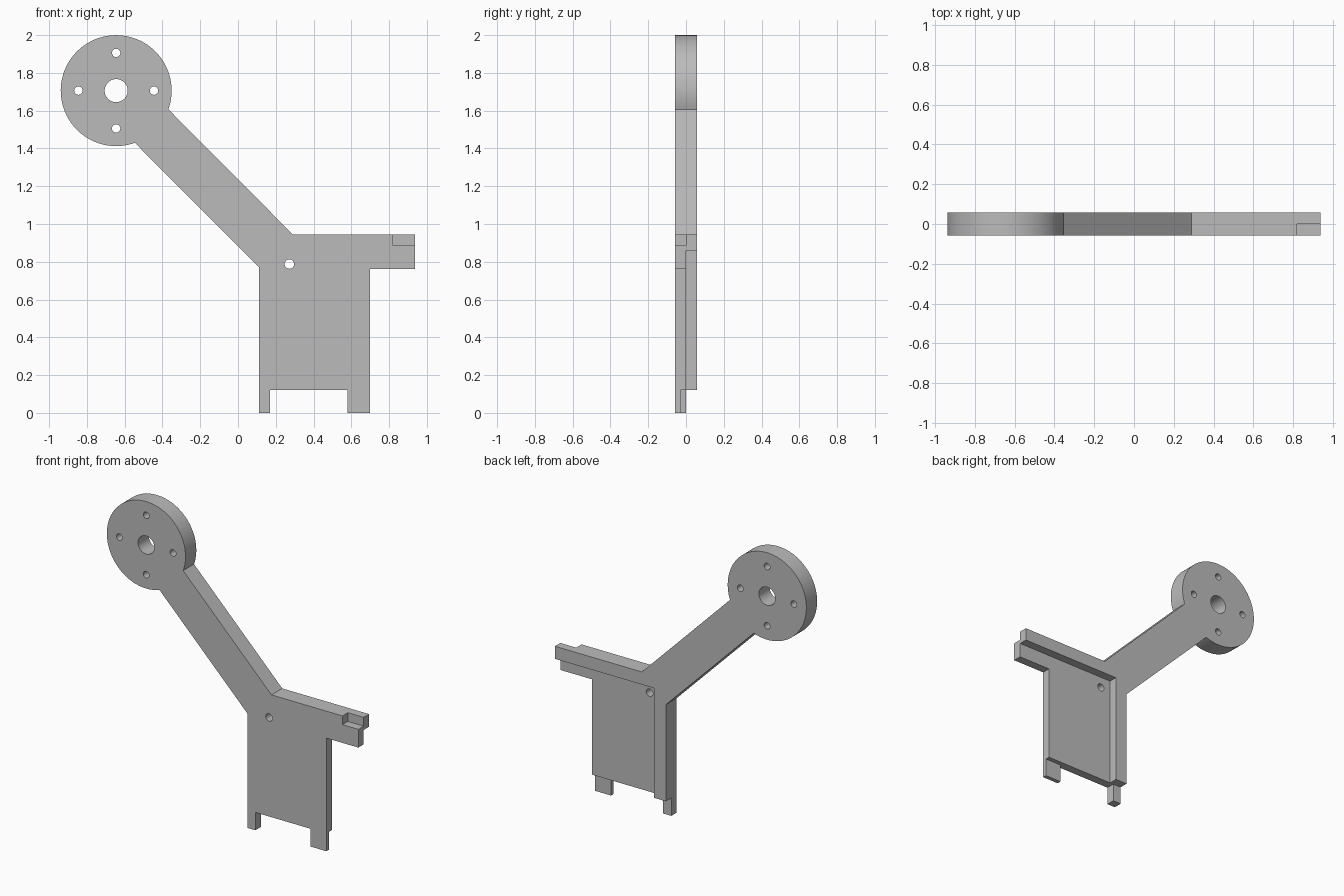
import bpy, bmesh
from math import sin, cos, pi, radians

cube = bpy.data.objects.get("Cube")
if cube:
    bpy.data.objects.remove(cube, do_unlink=True)

HALF = 0.0575                  # half of the full thickness
HUB = (-0.645, 1.706)          # centre of the round hub, x and z
HUB_R = 0.2935

grey = bpy.data.materials.new("plain_grey")
grey.use_nodes = True
grey.diffuse_color = (0.5, 0.5, 0.5, 1)
grey.node_tree.nodes["Principled BSDF"].inputs["Base Color"].default_value = (0.5, 0.5, 0.5, 1)


def prism(name, outline, y0, y1):
    """Extrude an x-z outline from y0 to y1."""
    bm = bmesh.new()
    face = bm.faces.new([bm.verts.new((x, y0, z)) for x, z in outline])
    out = bmesh.ops.extrude_face_region(bm, geom=[face])
    moved = [v for v in out["geom"] if isinstance(v, bmesh.types.BMVert)]
    bmesh.ops.translate(bm, verts=moved, vec=(0, y1 - y0, 0))
    bmesh.ops.recalc_face_normals(bm, faces=bm.faces)
    mesh = bpy.data.meshes.new(name)
    bm.to_mesh(mesh)
    bm.free()
    mesh.materials.append(grey)
    obj = bpy.data.objects.new(name, mesh)
    bpy.context.collection.objects.link(obj)
    return obj


def arc(centre, r, start, end, n):
    steps = [start + (end - start) * i / n for i in range(n + 1)]
    return [(centre[0] + r * cos(a), centre[1] + r * sin(a)) for a in steps]


def cut(obj, outline, y0, y1):
    """Subtract a prism and throw the cutter away."""
    cutter = prism("cutter", outline, y0, y1)
    cutter.hide_render = True
    mod = obj.modifiers.new("cut", 'BOOLEAN')
    mod.operation = 'DIFFERENCE'
    mod.solver = 'EXACT'
    mod.object = cutter
    bpy.context.view_layer.objects.active = obj
    bpy.ops.object.modifier_apply(modifier=mod.name)
    bpy.data.objects.remove(cutter, do_unlink=True)


def cut_box(obj, x0, x1, z0, z1, y0, y1):
    cut(obj, [(x0, z0), (x1, z0), (x1, z1), (x0, z1)], y0, y1)


def cut_hole(obj, centre, r, n=32):
    cut(obj, arc(centre, r, 0, 2 * pi * (n - 1) / n, n - 1), -0.2, 0.2)


# Full silhouette: hub arc, diagonal arm, plate with two feet, side bar
outline = arc(HUB, HUB_R, radians(-19.7), radians(289.7), 90) + [
    (0.11, 0.772), (0.11, 0), (0.17, 0), (0.17, 0.12),
    (0.58, 0.12), (0.58, 0), (0.70, 0), (0.70, 0.763),
    (0.938, 0.763), (0.938, 0.945), (0.29, 0.945)]
bracket = prism("bracket_arm", outline, -HALF, HALF)

# Rear recess, leaving a rib along one side and the top
cut_box(bracket, 0.197, 1.1, -0.1, 0.86, 0, 0.2)
# Thinner feet
cut_box(bracket, 0.0, 0.25, -0.1, 0.12, 0, 0.2)
cut_box(bracket, 0.5, 0.8, -0.1, 0.12, -0.03, 0.2)
# Notch in the front of the bar end
cut_box(bracket, 0.82, 1.1, 0.886, 1.1, -0.2, 0)

# Hub bore, four screw holes and the plate hole
cut_hole(bracket, HUB, 0.061, 48)
for dx, dz in ((1, 0), (0, 1), (-1, 0), (0, -1)):
    cut_hole(bracket, (HUB[0] + 0.2 * dx, HUB[1] + 0.2 * dz), 0.022)
cut_hole(bracket, (0.272, 0.788), 0.025)

# Smooth curved walls, crisp edges
bpy.ops.object.select_all(action='DESELECT')
bracket.select_set(True)
bpy.context.view_layer.objects.active = bracket
bpy.ops.object.shade_smooth_by_angle(angle=radians(30))
